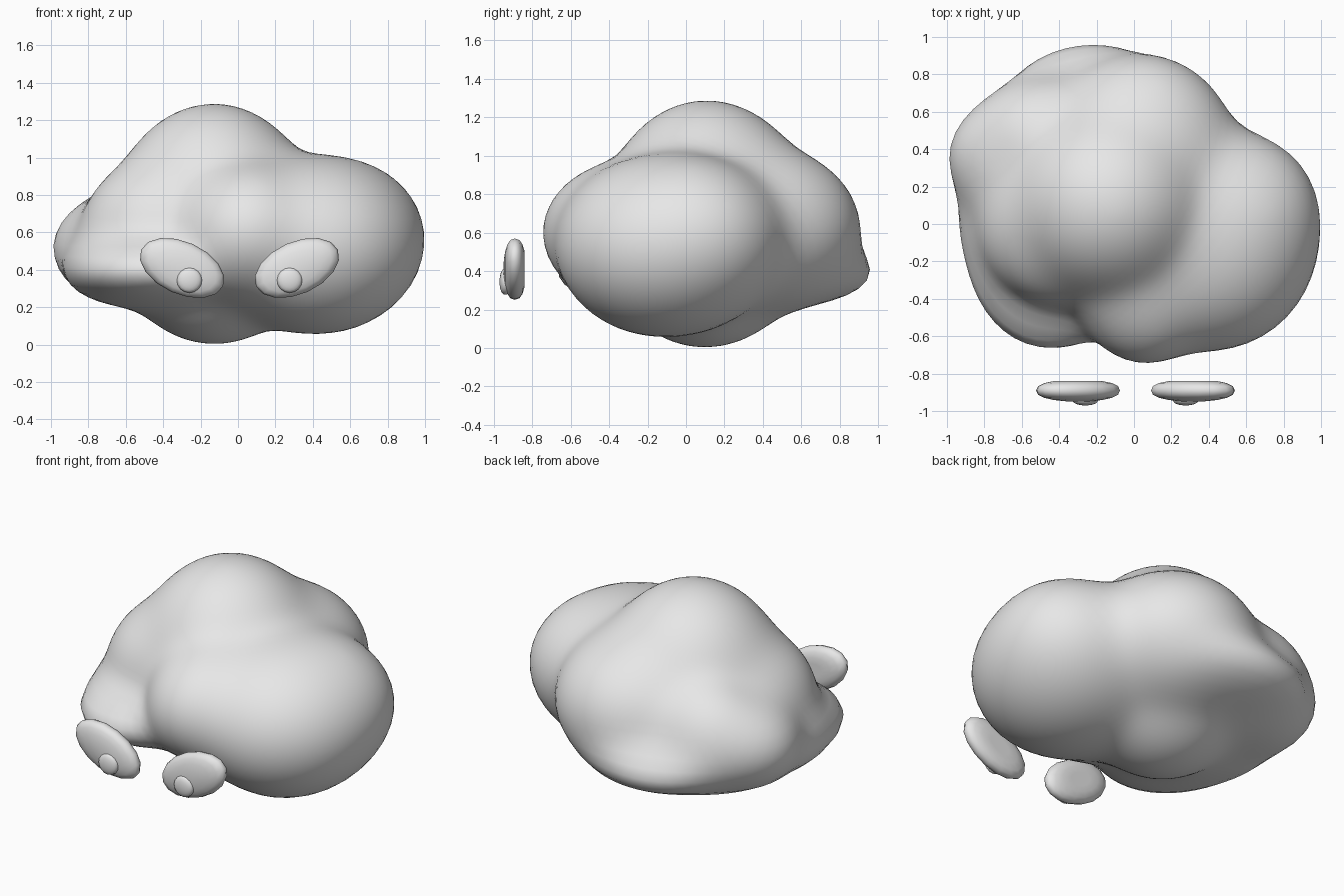
import bpy, bmesh, math
from mathutils import Vector, Matrix

cube = bpy.data.objects.get("Cube")
if cube:
    bpy.data.objects.remove(cube, do_unlink=True)

grey = bpy.data.materials.new("soft_grey")
grey.use_nodes = True
colour = (0.8, 0.8, 0.8, 1)
grey.diffuse_color = colour
grey.node_tree.nodes["Principled BSDF"].inputs["Base Color"].default_value = colour


def finish(name, bm):
    mesh = bpy.data.meshes.new(name)
    bmesh.ops.recalc_face_normals(bm, faces=bm.faces)
    for face in bm.faces:
        face.smooth = True
    bm.to_mesh(mesh)
    bm.free()
    mesh.materials.append(grey)
    obj = bpy.data.objects.new(name, mesh)
    bpy.context.collection.objects.link(obj)


# Lobes of the cloud: centre and radii
lobes = [
    ((0.42, -0.11, 0.53), (0.56, 0.57, 0.475)),   # big left lobe
    ((0.55, 0.06, 0.58), (0.43, 0.42, 0.38)),     # left lobe, rear half
    ((-0.13, 0.11, 0.75), (0.51, 0.51, 0.54)),    # crown
    ((0.04, 0.38, 0.62), (0.51, 0.53, 0.43)),     # back
    ((-0.24, 0.62, 0.40), (0.45, 0.36, 0.16)),    # low back ledge
    ((-0.66, 0.36, 0.52), (0.34, 0.31, 0.27)),    # right side
    ((-0.48, 0.48, 0.56), (0.34, 0.30, 0.33)),    # right rear filler
    ((-0.46, -0.19, 0.40), (0.44, 0.50, 0.18)),   # front right ledge
    ((-0.40, 0.00, 0.63), (0.43, 0.43, 0.36)),    # right shoulder
    ((-0.64, 0.05, 0.42), (0.29, 0.33, 0.17)),    # right side ledge
    ((0.06, -0.29, 0.60), (0.38, 0.46, 0.37)),    # front
    ((-0.13, 0.10, 0.36), (0.42, 0.42, 0.355)),   # belly
]
SHARPNESS = 20


def distance(p):
    """Smoothly blended distance to all lobes."""
    total = 0
    for (cx, cy, cz), (rx, ry, rz) in lobes:
        x, y, z = (p.x - cx) / rx, (p.y - cy) / ry, (p.z - cz) / rz
        k = math.sqrt(x * x + y * y + z * z)
        g = math.sqrt((x / rx) ** 2 + (y / ry) ** 2 + (z / rz) ** 2) + 1e-6
        total += math.exp(-SHARPNESS * min(k * (k - 1) / g, 3))
    return -math.log(total) / SHARPNESS


# Cloud body: shrink a sphere onto the blended lobes
bm = bmesh.new()
bmesh.ops.create_icosphere(bm, subdivisions=5, radius=1)
core = Vector((-0.08, 0.05, 0.53))
for v in bm.verts:
    ray = v.co.normalized()
    reach = 1.4
    for _ in range(30):
        d = distance(core + ray * reach)
        reach -= d * 0.8
        if abs(d) < 0.002:
            break
    v.co = core + ray * reach
for _ in range(3):
    bmesh.ops.smooth_vert(bm, verts=bm.verts, factor=0.5,
                          use_axis_x=True, use_axis_y=True, use_axis_z=True)
finish("cloud_body", bm)


def disc(name, centre, radii, tilt, back):
    """Flattened, full-edged ball facing the front, cut flat behind."""
    bm = bmesh.new()
    bmesh.ops.create_uvsphere(bm, u_segments=16, v_segments=10, radius=1)
    bm.transform(Matrix.Rotation(math.pi / 2, 4, "X"))
    for v in bm.verts:
        v.co.y = math.copysign(abs(v.co.y) ** 0.8, v.co.y)
        v.co = Vector([c * r for c, r in zip(v.co, radii)])
        v.co.y = min(v.co.y, back)
    bm.transform(Matrix.Translation(centre) @ Matrix.Rotation(tilt, 4, "Y"))
    finish(name, bm)


# Eyes and pupils, mirrored about the face centre
for side, label in ((1, "left"), (-1, "right")):
    disc(label + "_eye", (0.008 + side * 0.307, -0.89, 0.41),
         (0.24, 0.06, 0.14), -side * math.radians(24), 0.05)
    disc(label + "_pupil", (0.008 + side * 0.268, -0.94, 0.345),
         (0.068, 0.03, 0.068), 0, 0.03)
